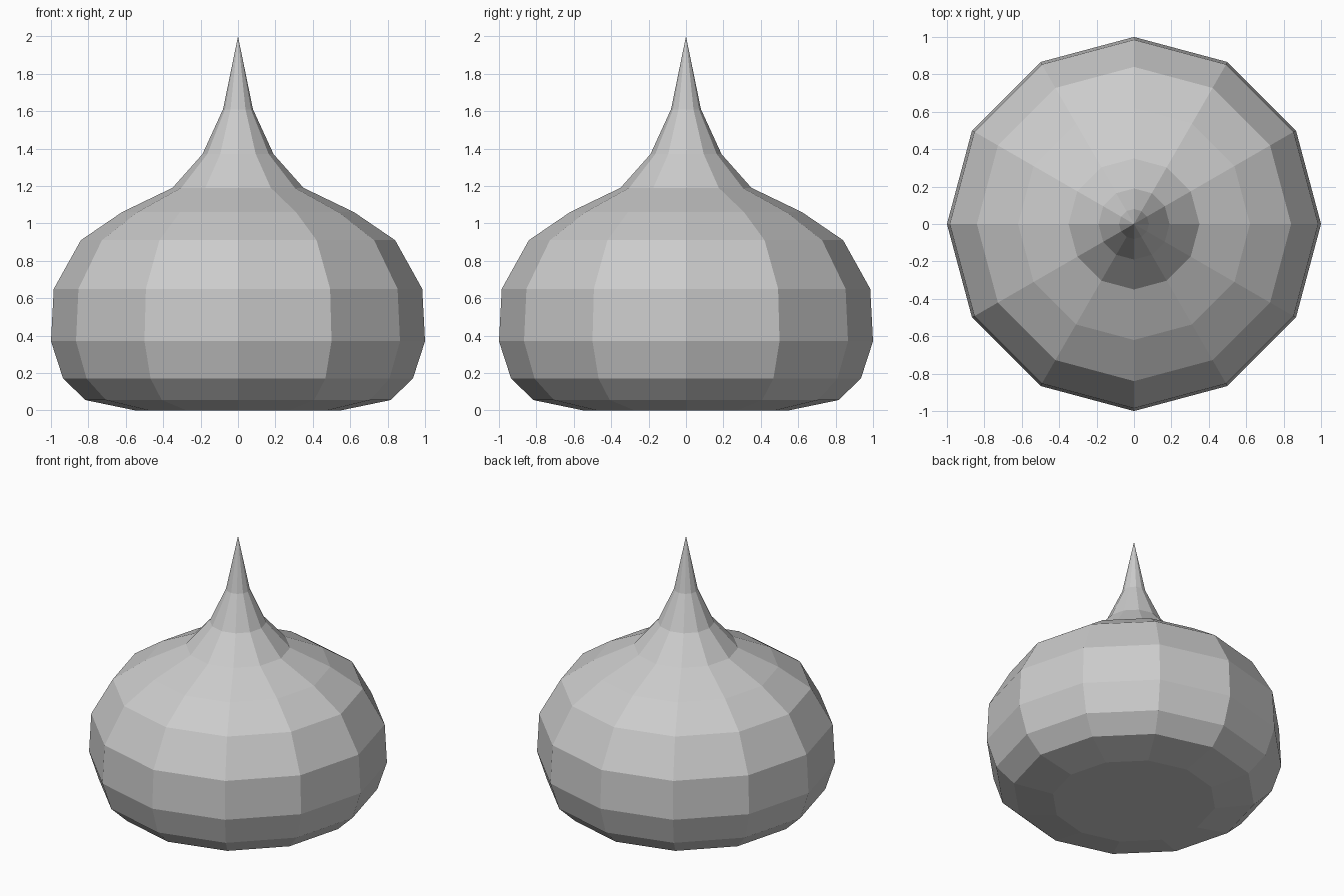
import bpy, bmesh
from math import cos, sin, tau

if "Cube" in bpy.data.objects:
    bpy.data.objects.remove(bpy.data.objects["Cube"])

SIDES = 12
# Profile from base to tip: (radius, height)
PROFILE = [(0.55, 0.0), (0.815, 0.055), (0.935, 0.17), (1.0, 0.37),
           (0.985, 0.65), (0.84, 0.91), (0.62, 1.06), (0.35, 1.19),
           (0.19, 1.37), (0.08, 1.61)]

bm = bmesh.new()
rings = [[bm.verts.new((r * cos(tau * i / SIDES), r * sin(tau * i / SIDES), z))
          for i in range(SIDES)] for r, z in PROFILE]
base = bm.verts.new((0, 0, 0))
tip = bm.verts.new((0, 0, 2))

# Faceted bulb wall
for low, high in zip(rings, rings[1:]):
    for i in range(SIDES):
        j = (i + 1) % SIDES
        bm.faces.new((low[i], low[j], high[j], high[i]))

# Flat underside and pointed spire
for i in range(SIDES):
    j = (i + 1) % SIDES
    bm.faces.new((rings[0][j], rings[0][i], base))
    bm.faces.new((rings[-1][i], rings[-1][j], tip))

mesh = bpy.data.meshes.new("onion_dome")
bm.to_mesh(mesh)
bm.free()
bpy.context.collection.objects.link(bpy.data.objects.new("onion_dome", mesh))
